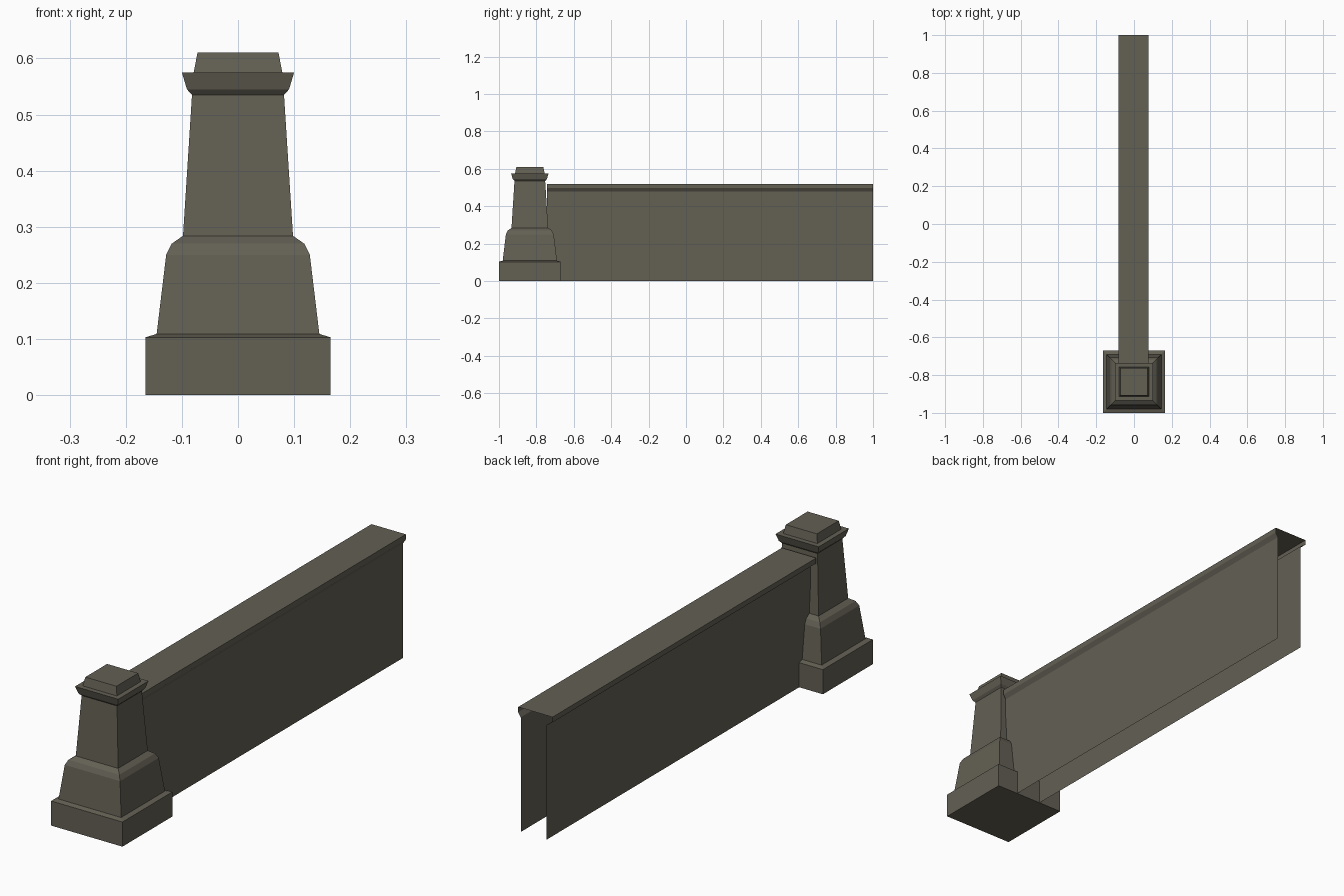
import bpy, bmesh

if "Cube" in bpy.data.objects:
    bpy.data.objects.remove(bpy.data.objects["Cube"])

stone = bpy.data.materials.new("olive grey stone")
stone.diffuse_color = (0.125, 0.116, 0.088, 1)
stone.use_nodes = True
stone.node_tree.nodes["Principled BSDF"].inputs["Base Color"].default_value = stone.diffuse_color


def finish(name, bm, recalc):
    if recalc:
        bmesh.ops.recalc_face_normals(bm, faces=bm.faces)
    me = bpy.data.meshes.new(name)
    bm.to_mesh(me)
    bm.free()
    me.materials.append(stone)
    ob = bpy.data.objects.new(name, me)
    bpy.context.collection.objects.link(ob)
    return ob


def square_tower(name, profile, cy):
    """Stack square rings given as (half width, z) and cap both ends."""
    bm = bmesh.new()
    rings = [[bm.verts.new((sx * h, cy + sy * h, z))
              for sx, sy in ((-1, -1), (1, -1), (1, 1), (-1, 1))]
             for h, z in profile]
    for a, b in zip(rings, rings[1:]):
        for i in range(4):
            j = (i + 1) % 4
            bm.faces.new((a[i], a[j], b[j], b[i]))
    bm.faces.new(rings[0][::-1])
    bm.faces.new(rings[-1])
    return finish(name, bm, True)


def extrude_along_y(name, section, y0, y1):
    """Open sheet: sweep an (x, z) section along y, normals outward."""
    bm = bmesh.new()
    near = [bm.verts.new((x, y0, z)) for x, z in section]
    far = [bm.verts.new((x, y1, z)) for x, z in section]
    for i in range(len(section) - 1):
        bm.faces.new((near[i], near[i + 1], far[i + 1], far[i]))
    return finish(name, bm, False)


# Square end post: plinth, tapered foot, shaft, flared cap and top block
square_tower("end_post", [
    (0.165, 0), (0.165, 0.103), (0.145, 0.109), (0.128, 0.25),
    (0.118, 0.27), (0.098, 0.284), (0.082, 0.535), (0.091, 0.545),
    (0.100, 0.575), (0.079, 0.575), (0.072, 0.611)], -0.835)

# Hollow parapet wall with coping, open at the bottom and ends
extrude_along_y("parapet_wall", [
    (0.065, 0), (0.065, 0.48), (0.077, 0.498), (0.077, 0.52),
    (-0.082, 0.52), (-0.082, 0.498), (-0.055, 0.48), (-0.055, 0)],
    -0.744, 1.0)
